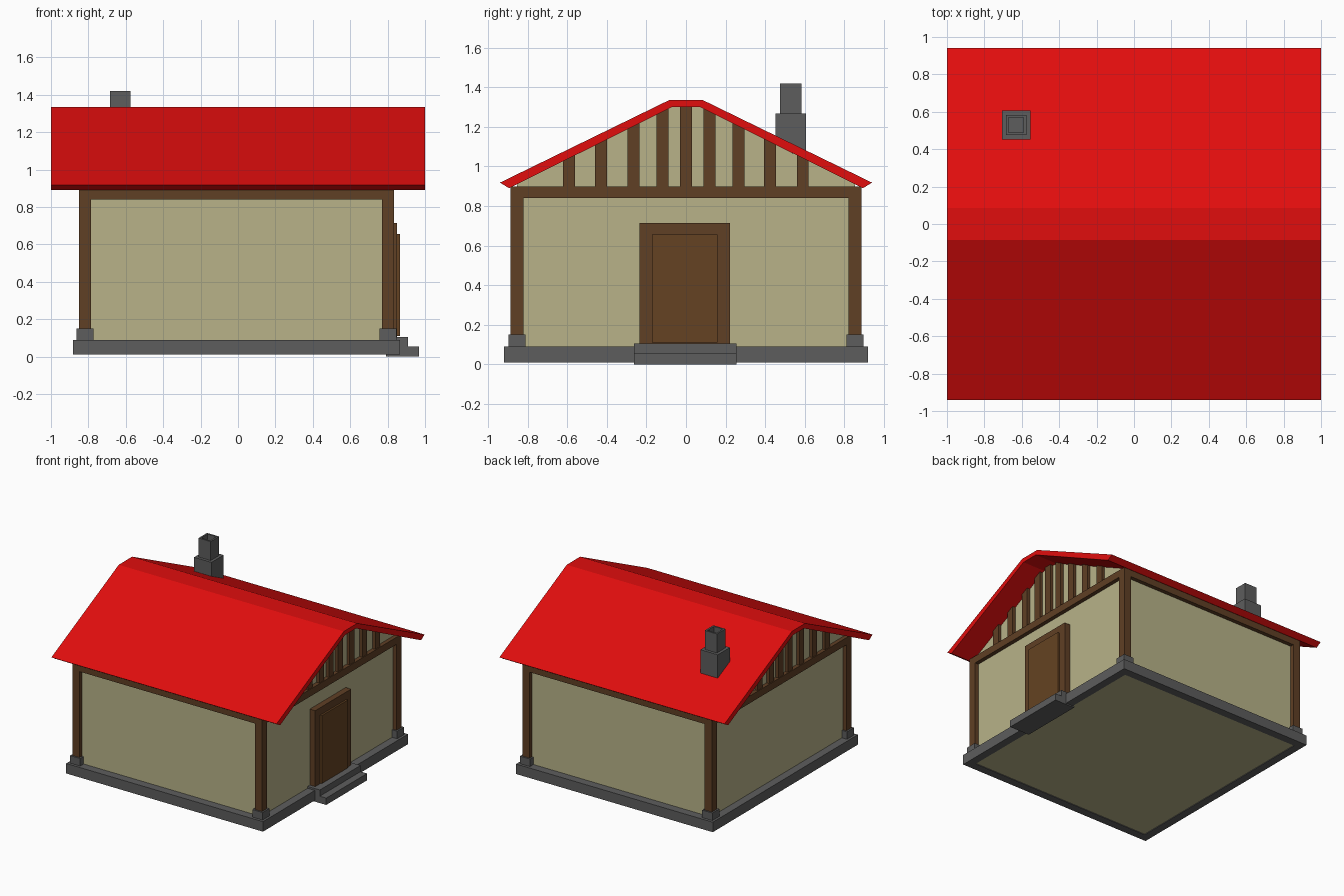
import bpy, bmesh

if "Cube" in bpy.data.objects:
    bpy.data.objects.remove(bpy.data.objects["Cube"])

def material(name, rgb):
    m = bpy.data.materials.new(name)
    m.diffuse_color = (*rgb, 1)
    m.use_nodes = True
    m.node_tree.nodes["Principled BSDF"].inputs["Base Color"].default_value = m.diffuse_color
    return m

RED = material("roof red", (0.75, 0.004, 0.004))
CREAM = material("plaster", (0.48, 0.45, 0.25))
TIMBER = material("timber", (0.115, 0.05, 0.018))
DOOR = material("door wood", (0.13, 0.055, 0.016))
STONE = material("stone", (0.11, 0.11, 0.11))

def finish(bm, name, mat):
    bmesh.ops.recalc_face_normals(bm, faces=bm.faces)
    me = bpy.data.meshes.new(name)
    bm.to_mesh(me)
    bm.free()
    me.materials.append(mat)
    ob = bpy.data.objects.new(name, me)
    bpy.context.collection.objects.link(ob)
    return ob

def prism(name, profile, x0, x1, mat):
    """Extrude a closed (y, z) profile along x."""
    bm = bmesh.new()
    face = bm.faces.new([bm.verts.new((x0, y, z)) for y, z in profile])
    ext = bmesh.ops.extrude_face_region(bm, geom=[face])
    verts = [v for v in ext["geom"] if isinstance(v, bmesh.types.BMVert)]
    bmesh.ops.translate(bm, verts=verts, vec=(x1 - x0, 0, 0))
    return finish(bm, name, mat)

def box(name, x, y, z, mat):
    return prism(name, [(y[0], z[0]), (y[1], z[0]), (y[1], z[1]), (y[0], z[1])], *x, mat)

def mirrored(right):
    """Complete a profile symmetric about y = 0."""
    return right + [(-y, z) for y, z in reversed(right)]

def under_roof(y):
    return min(1.30, 1.30 - (abs(y) - 0.07) * 0.4976)

X0, X1, Y = -0.818, 0.802, 0.854   # wall corners = post centres
P = 0.032                          # half post width

# Plastered walls with gables
prism("walls", mirrored([(Y, 0.015), (Y, under_roof(Y)), (0.07, 1.30)]), X0, X1, CREAM)

# Roof shell with flattened ridge
prism("roof", [(-0.94, 0.918), (-0.085, 1.335), (0.085, 1.335), (0.94, 0.918),
               (0.894, 0.89), (0.07, 1.30), (-0.07, 1.30), (-0.894, 0.89)], -1, 1, RED)

# Stone plinth around the walls
for s, n in ((-1, "front"), (1, "back")):
    box("plinth_" + n, (-0.882, 0.866), sorted((s * Y, s * 0.92)), (0.01, 0.09), STONE)
box("plinth_left", (-0.882, X0), (-Y, Y), (0.01, 0.09), STONE)
box("plinth_right", (X1, 0.866), (-Y, Y), (0.01, 0.09), STONE)

# Corner posts on stone feet
for x in (X0, X1):
    for y in (-Y, Y):
        box("corner_post", (x - P, x + P), (y - P, y + P), (0.14, 0.85), TIMBER)
        box("post_foot", (x - 0.045, x + 0.045), (y - 0.044, y + 0.044), (0.085, 0.15), STONE)

# Wall-top beams
for y in (-Y, Y):
    box("eave_beam", (X0 - P, X1 + P), (y - P, y + P), (0.84, 0.895), TIMBER)
for x in (X0, X1):
    box("gable_beam", (x - P, x + P), (-Y - P, Y + P), (0.84, 0.898), TIMBER)

# Gable studs trimmed to the roof slope
for x in (X0, X1):
    for c in (-0.592, -0.43, -0.265, -0.118, 0, 0.118, 0.265, 0.425, 0.59):
        a, b = c - 0.03, c + 0.03
        prism("gable_stud", [(a, 0.89), (b, 0.89), (b, under_roof(b)), (a, under_roof(a))],
              x - P * 0.8, x + P * 0.8, TIMBER)

# Door, frame and steps
box("door_frame", (0.78, 0.85), (-0.234, 0.222), (0.10, 0.715), TIMBER)
box("door", (0.80, 0.865), (-0.172, 0.16), (0.11, 0.655), DOOR)
box("upper_step", (0.79, 0.91), (-0.262, 0.256), (0.0, 0.105), STONE)
box("lower_step", (0.79, 0.967), (-0.262, 0.256), (0.0, 0.055), STONE)

# Chimney base, and stack with an open flue
CX, CY = -0.63, 0.53
box("chimney_base", (CX - 0.077, CX + 0.077), (CY - 0.077, CY + 0.077), (1.02, 1.268), STONE)
stack = box("chimney_stack", (CX - 0.054, CX + 0.054), (CY - 0.054, CY + 0.054), (1.26, 1.42), STONE)
bm = bmesh.new()
bm.from_mesh(stack.data)
bm.faces.ensure_lookup_table()
top = [f for f in bm.faces if f.normal.z > 0.9]
bmesh.ops.inset_region(bm, faces=top, thickness=0.02)
ext = bmesh.ops.extrude_face_region(bm, geom=top)
bmesh.ops.translate(bm, vec=(0, 0, -0.1),
                    verts=[v for v in ext["geom"] if isinstance(v, bmesh.types.BMVert)])
bmesh.ops.delete(bm, geom=[f for f in top if f.is_valid], context='FACES_ONLY')
bm.to_mesh(stack.data)
bm.free()
